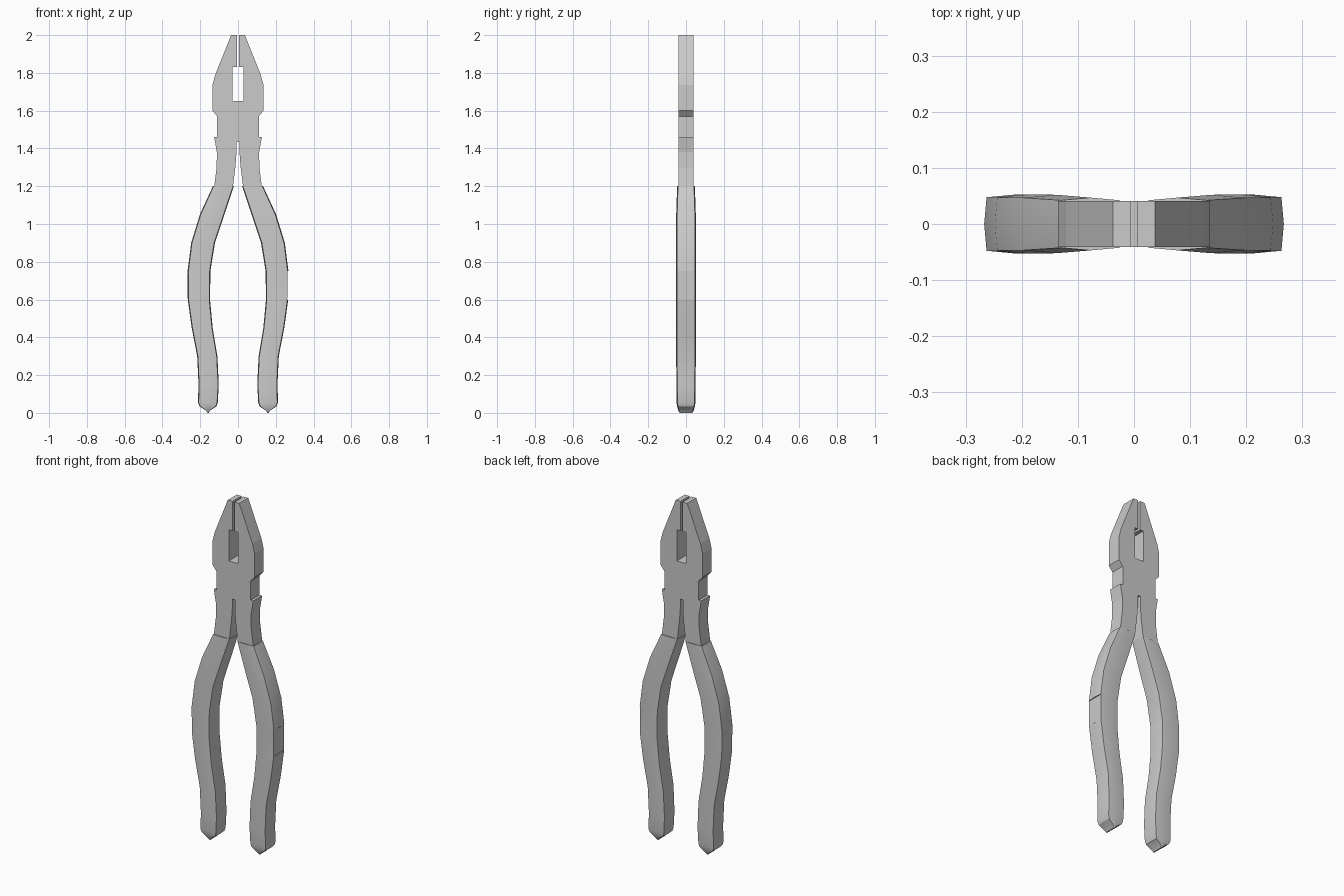
import bpy, bmesh

if "Cube" in bpy.data.objects:
    bpy.data.objects.remove(bpy.data.objects["Cube"])


def add_object(name, bm, smooth=False):
    bmesh.ops.recalc_face_normals(bm, faces=bm.faces)
    mesh = bpy.data.meshes.new(name)
    bm.to_mesh(mesh)
    bm.free()
    ob = bpy.data.objects.new(name, mesh)
    bpy.context.collection.objects.link(ob)
    if smooth:
        bpy.ops.object.select_all(action='DESELECT')
        ob.select_set(True)
        bpy.context.view_layer.objects.active = ob
        bpy.ops.object.shade_smooth_by_angle(angle=0.5)
    return ob


# Steel head: one half outline, mirrored and extruded
half = [(0.029, 1.65), (0.029, 1.83), (0.0065, 1.83), (0.0065, 2.0),
        (0.037, 2.0), (0.121, 1.79), (0.135, 1.735), (0.135, 1.60),
        (0.11, 1.57), (0.11, 1.46), (0.126, 1.46), (0.119, 1.42),
        (0.112, 1.38), (0.113, 1.30), (0.127, 1.19), (0.028, 1.19),
        (0.013, 1.31), (0.008, 1.38), (0.008, 1.435)]
outline = half + [(-x, z) for x, z in reversed(half)]
bm = bmesh.new()
face = bm.faces.new([bm.verts.new((x, -0.041, z)) for x, z in outline])
ext = bmesh.ops.extrude_face_region(bm, geom=[face])
bmesh.ops.translate(bm, vec=(0, 0.082, 0),
                    verts=[v for v in ext['geom'] if isinstance(v, bmesh.types.BMVert)])
add_object("steel_head", bm)

# Grip stations: height, inner x, outer x, half depth
stations = [(1.20, 0.022, 0.133, 0.047), (1.05, 0.072, 0.202, 0.052),
            (0.90, 0.122, 0.248, 0.053), (0.751, 0.146, 0.267, 0.053),
            (0.75, 0.146, 0.267, 0.053), (0.601, 0.148, 0.266, 0.053),
            (0.60, 0.148, 0.266, 0.053), (0.45, 0.134, 0.245, 0.053),
            (0.30, 0.109, 0.216, 0.052), (0.15, 0.102, 0.209, 0.051),
            (0.055, 0.107, 0.212, 0.050), (0.035, 0.114, 0.204, 0.047),
            (0.012, 0.148, 0.170, 0.041), (0.0, 0.155, 0.162, 0.033)]
# Slightly crowned eight-point section: across, depth
section = [(0, 0), (0.035, 0.9), (0.5, 1), (0.965, 0.9),
           (1, 0), (0.965, -0.9), (0.5, -1), (0.035, -0.9)]


def grip(name, side, flat_panel):
    bm = bmesh.new()
    rings = []
    for i, (z, inner, outer, depth) in enumerate(stations):
        ring = []
        for u, v in section:
            # Flat pad sunk into the outer side of one grip
            if flat_panel and i in (4, 5) and u > 0.9:
                u = 0.955
            ring.append(bm.verts.new((side * (inner + (outer - inner) * u), depth * v, z)))
        rings.append(ring)
    for a, b in zip(rings, rings[1:]):
        for k in range(8):
            n = (k + 1) % 8
            bm.faces.new((a[k], a[n], b[n], b[k]))
    bm.faces.new(rings[0])
    bm.faces.new(rings[-1])
    add_object(name, bm, smooth=True)


grip("left_grip", -1, False)
grip("right_grip", 1, True)
